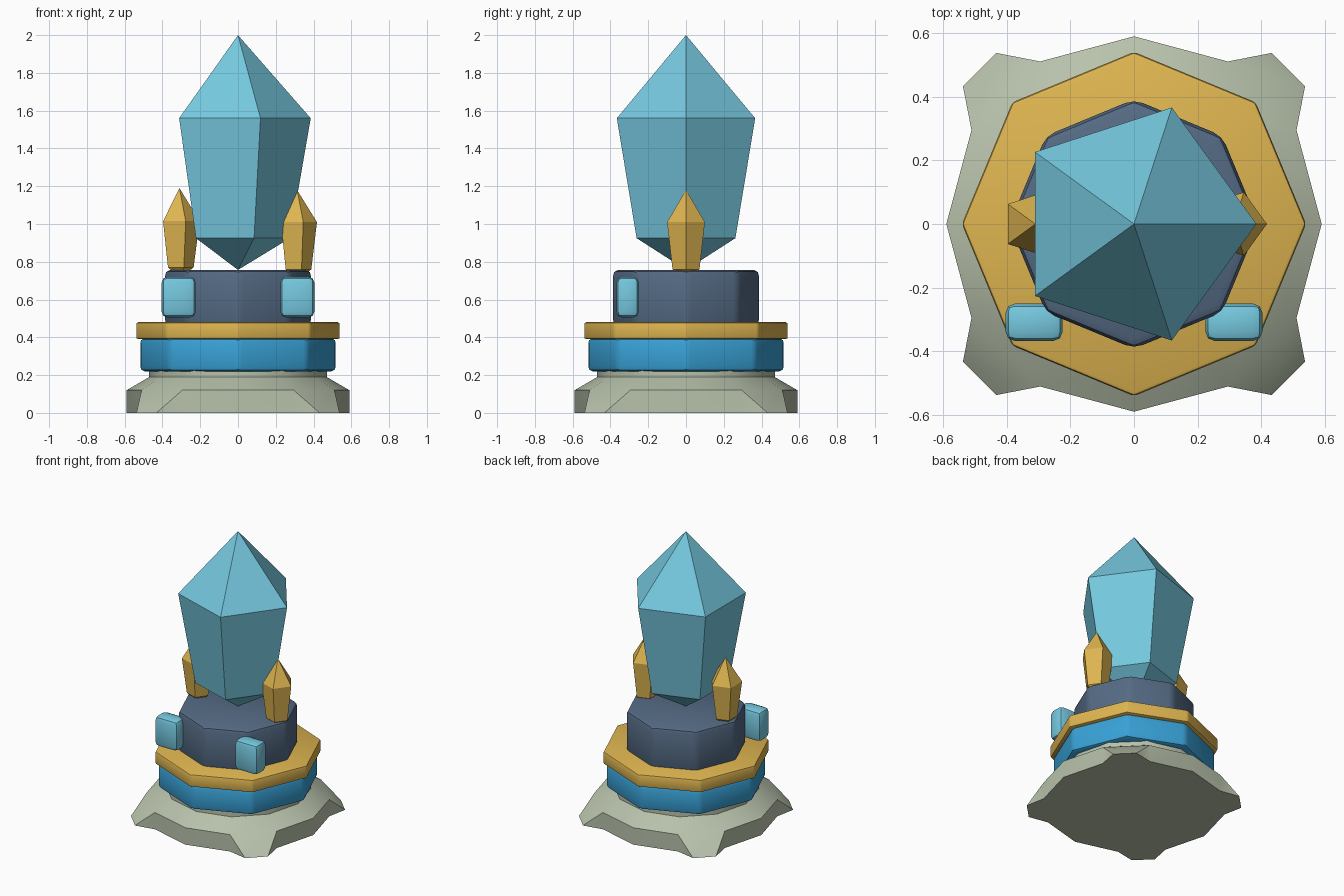
import bpy, bmesh, math

cube = bpy.data.objects.get("Cube")
if cube:
    bpy.data.objects.remove(cube, do_unlink=True)


def material(name, rgb):
    m = bpy.data.materials.new(name)
    m.use_nodes = True
    m.diffuse_color = (*rgb, 1)
    m.node_tree.nodes["Principled BSDF"].inputs["Base Color"].default_value = (*rgb, 1)
    return m


ICE = material("ice blue", (0.18, 0.58, 0.74))
GOLD = material("gold", (0.73, 0.46, 0.08))
SLATE = material("slate", (0.09, 0.145, 0.23))
BLUE = material("bright blue", (0.04, 0.36, 0.68))
STONE = material("pale stone", (0.48, 0.54, 0.41))


def finish(name, bm, mat, smooth=True):
    bmesh.ops.recalc_face_normals(bm, faces=bm.faces)
    mesh = bpy.data.meshes.new(name)
    for f in bm.faces:
        f.smooth = smooth
    bm.to_mesh(mesh)
    bm.free()
    if smooth:
        mesh.set_sharp_from_angle(angle=math.radians(31))
    mesh.materials.append(mat)
    obj = bpy.data.objects.new(name, mesh)
    bpy.context.collection.objects.link(obj)
    return obj


def ring(bm, sides, radius, z, x=0):
    step = math.tau / sides
    return [bm.verts.new((x + radius * math.cos(i * step), radius * math.sin(i * step), z))
            for i in range(sides)]


def bridge(bm, low, high):
    n = len(low)
    for i in range(n):
        j = (i + 1) % n
        bm.faces.new((low[i], low[j], high[j], high[i]))


def crystal(name, mat, x, r_low, r_high, heights):
    """Five-sided gem: bottom point, lower ring, shoulder ring, top point."""
    bm = bmesh.new()
    bottom, z_low, z_high, top = heights
    low, high = ring(bm, 5, r_low, z_low, x), ring(bm, 5, r_high, z_high, x)
    bridge(bm, low, high)
    for verts, z in ((low, bottom), (high, top)):
        tip = bm.verts.new((x, 0, z))
        for i in range(5):
            bm.faces.new((verts[i], verts[(i + 1) % 5], tip))
    finish(name, bm, mat, smooth=False)


def bevel_all(bm, width):
    bmesh.ops.bevel(bm, geom=bm.edges[:], offset=width, segments=2,
                    profile=0.5, affect='EDGES', clamp_overlap=True)


def octagon(name, mat, radius, z0, z1, width):
    bm = bmesh.new()
    low, high = ring(bm, 8, radius, z0), ring(bm, 8, radius, z1)
    bridge(bm, low, high)
    bm.faces.new(low[::-1])
    bm.faces.new(high)
    bevel_all(bm, width)
    finish(name, bm, mat)


def block(name, mat, centre, size, width):
    bm = bmesh.new()
    bmesh.ops.create_cube(bm, size=1)
    for v in bm.verts:
        v.co = [c + p * s for c, p, s in zip(centre, v.co, size)]
    bevel_all(bm, width)
    finish(name, bm, mat)


# Stone foot: twelve-sided, with four flared toes on the diagonals
bm = bmesh.new()
floor = ring(bm, 12, 0.59, 0)
rim = ring(bm, 12, 0.59, 0.12)
shoulder = ring(bm, 12, 0.47, 0.19)
neck = ring(bm, 12, 0.47, 0.23)
bridge(bm, rim, shoulder)
bridge(bm, shoulder, neck)
bm.faces.new(neck)
outline = []
for i in range(12):
    j = (i + 1) % 12
    outline.append(floor[i])
    if i % 3 == 1:
        mid = math.radians(i * 30 + 15)
        toe = [bm.verts.new((0.69 * math.cos(mid + d), 0.69 * math.sin(mid + d), 0))
               for d in (-0.108, 0.108)]
        bm.faces.new((floor[i], toe[0], rim[i]))
        bm.faces.new((toe[0], toe[1], rim[j], rim[i]))
        bm.faces.new((toe[1], floor[j], rim[j]))
        outline += toe
    else:
        bm.faces.new((floor[i], floor[j], rim[j], rim[i]))
bm.faces.new(outline[::-1])
finish("stone_foot", bm, STONE)

# Stacked octagonal tiers
octagon("blue_band", BLUE, 0.522, 0.22, 0.395, 0.025)
octagon("gold_plate", GOLD, 0.541, 0.39, 0.48, 0.012)
octagon("slate_drum", SLATE, 0.392, 0.46, 0.757, 0.03)

# Rounded studs on the front diagonals
for side, x in (("right", -0.314), ("left", 0.314)):
    block(side + "_stud", ICE, (x, -0.309, 0.613), (0.18, 0.118, 0.215), 0.03)

# Large crystal and the two small gold shards
crystal("main_crystal", ICE, 0, 0.275, 0.385, (0.757, 0.925, 1.56, 2.0))
crystal("right_shard", GOLD, -0.31, 0.075, 0.107, (0.71, 0.77, 1.015, 1.19))
crystal("left_shard", GOLD, 0.313, 0.075, 0.105, (0.70, 0.76, 1.01, 1.18))
